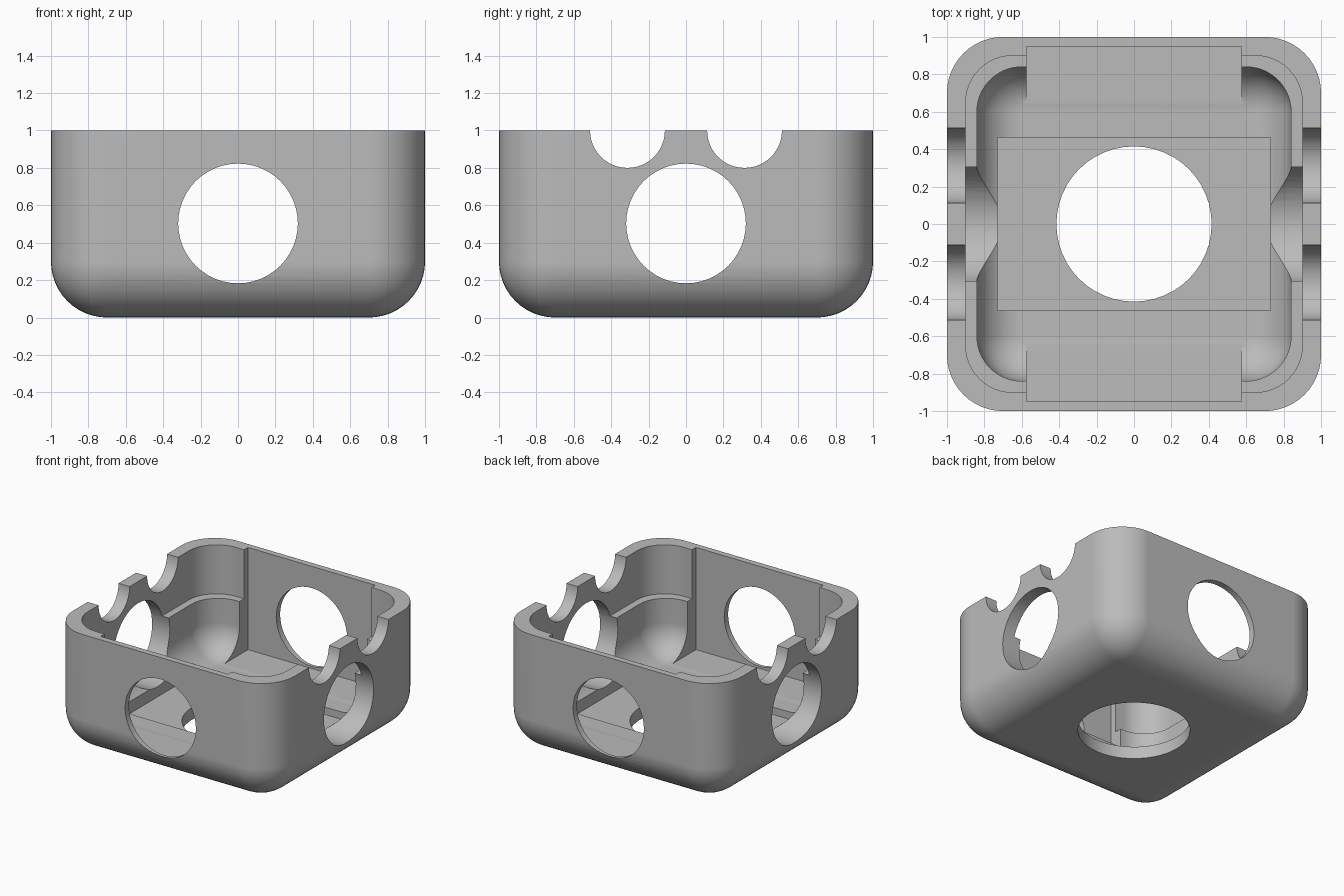
import bpy, bmesh, math
from mathutils import Matrix, Vector

default = bpy.data.objects.get("Cube")
if default:
    bpy.data.objects.remove(default)

grey = bpy.data.materials.new("plain grey")
grey.use_nodes = True
colour = (0.5, 0.5, 0.5, 1)
grey.diffuse_color = colour
grey.node_tree.nodes["Principled BSDF"].inputs["Base Color"].default_value = colour


def finish(bm, name):
    bmesh.ops.recalc_face_normals(bm, faces=bm.faces)
    mesh = bpy.data.meshes.new(name)
    bm.to_mesh(mesh)
    bm.free()
    mesh.materials.append(grey)
    obj = bpy.data.objects.new(name, mesh)
    bpy.context.collection.objects.link(obj)
    return obj


def box(name, low, high, radius=0, round_bottom=False):
    """Box between two corners; upright (and bottom) edges may be rounded."""
    low, high = Vector(low), Vector(high)
    bm = bmesh.new()
    bmesh.ops.create_cube(bm, size=1)
    bmesh.ops.scale(bm, vec=high - low, verts=bm.verts)
    bmesh.ops.translate(bm, vec=(low + high) / 2, verts=bm.verts)
    if radius:
        edges = []
        for e in bm.edges:
            z1, z2 = (v.co.z for v in e.verts)
            upright = abs(z1 - z2) > 0.01
            bottom = round_bottom and max(z1, z2) < low.z + 0.01
            if upright or bottom:
                edges.append(e)
        bmesh.ops.bevel(bm, geom=edges, offset=radius, offset_type='OFFSET',
                        segments=12, profile=0.5, affect='EDGES')
    return finish(bm, name)


def rod(name, centre, radius, axis, length=3):
    """Cylinder along the named axis."""
    turn = {'X': Matrix.Rotation(math.pi / 2, 4, 'Y'),
            'Y': Matrix.Rotation(math.pi / 2, 4, 'X'),
            'Z': Matrix()}[axis]
    bm = bmesh.new()
    bmesh.ops.create_cone(bm, cap_ends=True, segments=48, radius1=radius,
                          radius2=radius, depth=length,
                          matrix=Matrix.Translation(centre) @ turn)
    return finish(bm, name)


# Outer body
shell = box("case_shell", (-1, -1, 0), (1, 1, 1), 0.3, True)

# Main cavity, wider above the ledge, and the floor recess
cutters = [
    box("cavity", (-0.84, -0.84, 0.16), (0.84, 0.84, 1.3), 0.24, True),
    box("rim_cavity", (-0.9, -0.9, 0.6), (0.9, 0.9, 1.4), 0.25),
    box("floor_recess", (-0.73, -0.463, 0.1), (0.73, 0.463, 0.8)),
    rod("floor_hole", (0, 0, 0), 0.415, 'Z', 0.8),
    rod("side_holes", (0, 0, 0.503), 0.32, 'X'),
    rod("front_back_holes", (0, 0, 0.503), 0.32, 'Y'),
]
# Front and back wall pockets, and the notches along the side rims
for s in (-1, 1):
    ys = sorted((s * 0.6, s * 0.95))
    cutters.append(box("wall_pocket", (-0.575, ys[0], 0.166), (0.575, ys[1], 1.5)))
    cutters.append(rod("rim_notch", (0, s * 0.313, 1), 0.2, 'X'))

bpy.ops.object.select_all(action='DESELECT')
bpy.context.view_layer.objects.active = shell
shell.select_set(True)
for cutter in cutters:
    cutter.hide_render = True
    mod = shell.modifiers.new("cut", 'BOOLEAN')
    mod.operation = 'DIFFERENCE'
    mod.solver = 'EXACT'
    mod.object = cutter
    bpy.ops.object.modifier_apply(modifier=mod.name)
    bpy.data.objects.remove(cutter)

# Smooth curves with crisp edges
bpy.ops.object.shade_smooth_by_angle(angle=math.radians(30))
weighted = shell.modifiers.new("even_shading", 'WEIGHTED_NORMAL')
weighted.keep_sharp = True
